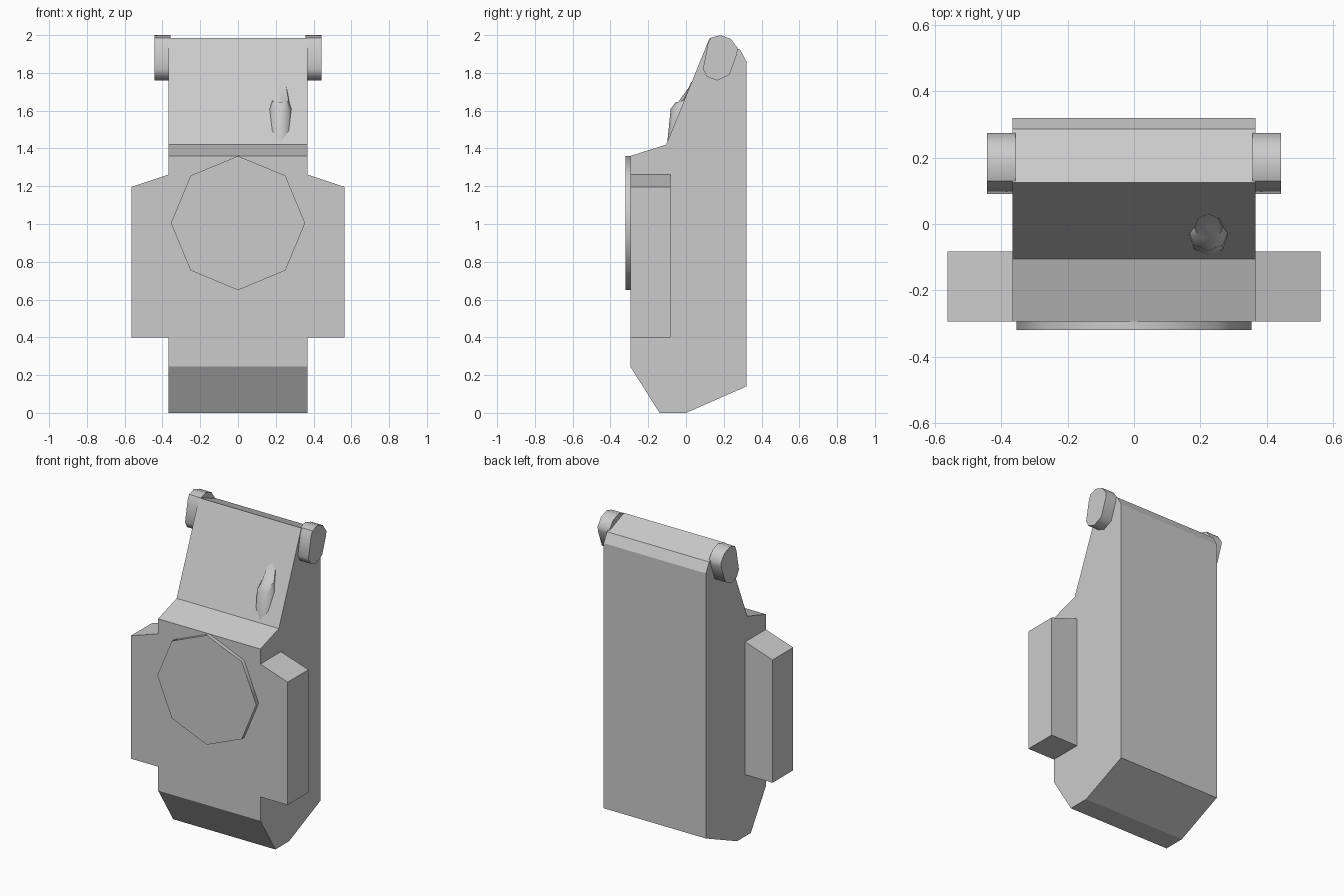
import bpy, bmesh
from math import cos, sin, pi, radians

if "Cube" in bpy.data.objects:
    bpy.data.objects.remove(bpy.data.objects["Cube"])


def make_object(name, bm, smooth=False):
    bmesh.ops.recalc_face_normals(bm, faces=bm.faces)
    mesh = bpy.data.meshes.new(name)
    bm.to_mesh(mesh)
    bm.free()
    obj = bpy.data.objects.new(name, mesh)
    bpy.context.collection.objects.link(obj)
    if smooth:
        bpy.ops.object.select_all(action='DESELECT')
        obj.select_set(True)
        bpy.context.view_layer.objects.active = obj
        bpy.ops.object.shade_smooth_by_angle(angle=radians(50))
    return obj


def loft(name, rings, smooth=False):
    """Skin a list of equally sized point rings and cap both ends."""
    bm = bmesh.new()
    loops = [[bm.verts.new(p) for p in ring] for ring in rings]
    n = len(loops[0])
    for a, b in zip(loops, loops[1:]):
        for i in range(n):
            j = (i + 1) % n
            bm.faces.new((a[i], a[j], b[j], b[i]))
    bm.faces.new(loops[0])
    bm.faces.new(loops[-1])
    return make_object(name, bm, smooth)


def prism_x(name, profile, x0, x1, smooth=False):
    return loft(name, [[(x, y, z) for y, z in profile] for x in (x0, x1)], smooth)


def prism_y(name, profile, y0, y1, smooth=False):
    return loft(name, [[(x, y, z) for x, z in profile] for y in (y0, y1)], smooth)


W = 0.367

# Main body: side profile extruded across the width
body = [(-0.295, 0.245), (-0.14, 0), (0, 0), (0.32, 0.14), (0.32, 1.86),
        (0.287, 1.922), (0.125, 1.985), (-0.105, 1.42), (-0.295, 1.36)]
prism_x("body", body, -W, W)

# Side wings and upper side knobs, one pair each
wing = [(W, 0.4), (0.563, 0.4), (0.563, 1.197), (W, 1.262)]
knob = [(0.18, 2.0), (0.238, 1.98), (0.274, 1.93), (0.27, 1.9), (0.23, 1.79),
        (0.165, 1.76), (0.11, 1.78), (0.09, 1.82), (0.115, 1.95), (0.13, 1.985)]
for side, s in (("right", 1), ("left", -1)):
    prism_y(side + "_wing", [(s * x, z) for x, z in wing], -0.295, -0.083)
    prism_x(side + "_knob", knob, s * (W - 0.01), s * 0.443, smooth=True)

# Octagonal disc on the front
disc = [(0.355 * cos(i * pi / 4), 1.005 + 0.355 * sin(i * pi / 4)) for i in range(8)]
prism_y("front_disc", disc, -0.32, -0.29, smooth=True)


# Nozzle half sunk into the sloping face; its cap follows the slope at the back
def nozzle_ring(cy, r, z, on_slope=False):
    ring = []
    for i in range(8):
        x, y = 0.225 + r * cos(i * pi / 4), cy + r * sin(i * pi / 4)
        slope = 1.42 + (y + 0.105) * 0.565 / 0.23 + 0.006
        ring.append((x, y, max(z, slope) if on_slope else z))
    return ring


loft("nozzle", [nozzle_ring(-0.04, 0.062, 1.405), nozzle_ring(-0.02, 0.061, 1.61),
                nozzle_ring(-0.012, 0.042, 1.645, True)], smooth=True)
